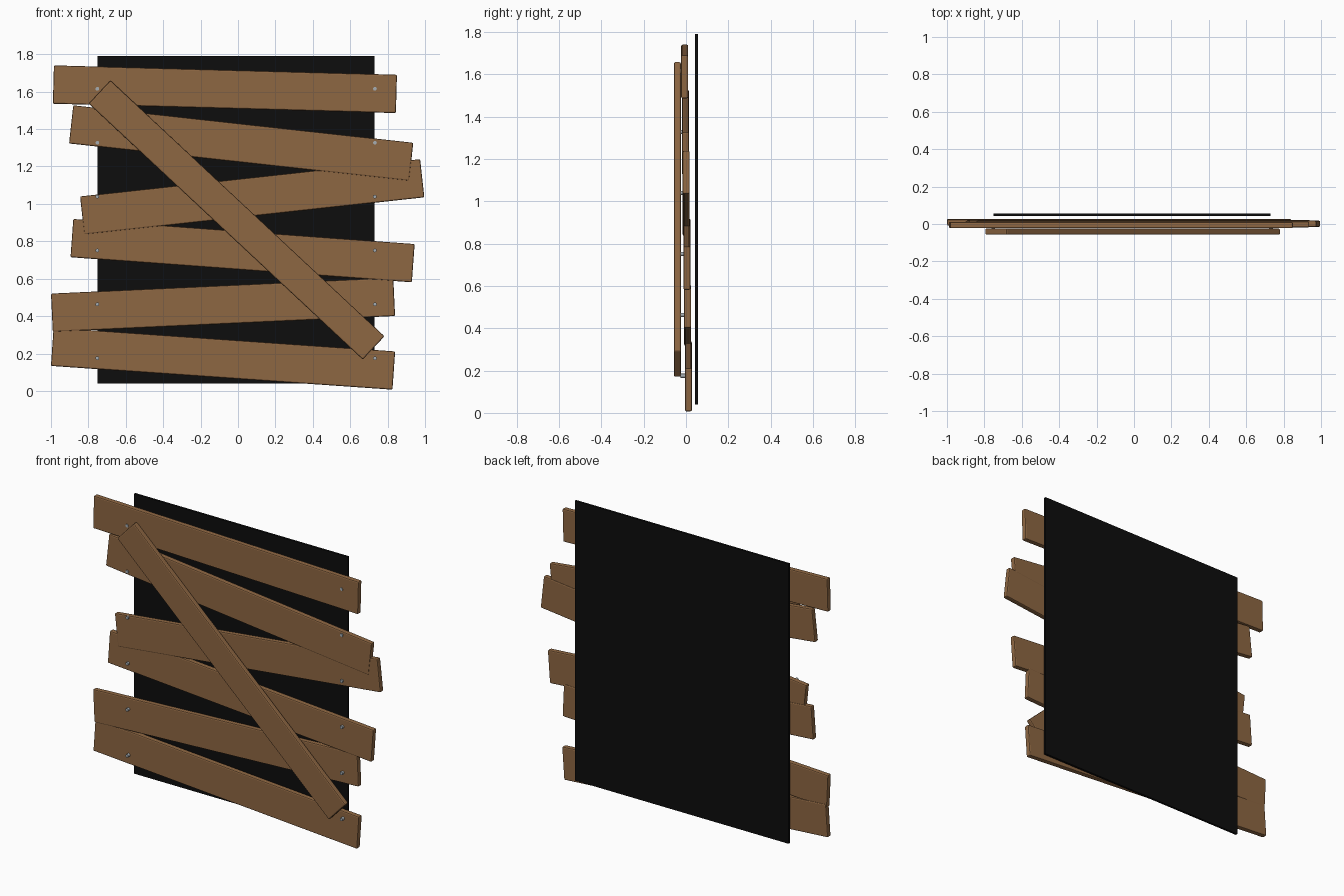
import bpy
import math
from mathutils import Vector

cube = bpy.data.objects.get("Cube")
if cube:
    bpy.data.objects.remove(cube, do_unlink=True)


def make_material(name, color):
    mat = bpy.data.materials.new(name)
    mat.use_nodes = True
    mat.diffuse_color = color
    mat.node_tree.nodes["Principled BSDF"].inputs["Base Color"].default_value = color
    return mat


wood = make_material("brown_wood", (0.27, 0.135, 0.055, 1))
black = make_material("black_backing", (0.004, 0.004, 0.004, 1))
steel = make_material("nail_steel", (0.38, 0.42, 0.45, 1))


def box(name, center, size, mat, angle=0.0, bevel=0.0):
    """Box turned about the y axis, with optional softened edges."""
    bpy.ops.mesh.primitive_cube_add(size=1, location=center, rotation=(0, angle, 0))
    obj = bpy.context.object
    obj.name = name
    obj.scale = size
    bpy.ops.object.transform_apply(location=False, rotation=False, scale=True)
    obj.data.materials.append(mat)
    if bevel:
        mod = obj.modifiers.new("soft_edges", "BEVEL")
        mod.width = bevel
        mod.segments = 2
    return obj


def plank(name, start, end, y, width):
    """Board running between two end midpoints given as (x, z)."""
    a, b = Vector(start), Vector(end)
    mid, run = (a + b) / 2, b - a
    box(name, (mid.x, y, mid.y), (run.length, 0.033, width), wood,
        -math.atan2(run.y, run.x), 0.007)


# Backing panel
box("backing_panel", (-0.01, 0.05, 0.915), (1.48, 0.014, 1.75), black)

# Cross planks, top to bottom, each set slightly further back
ends = [
    ((-0.987, 1.638), (0.847, 1.588)),
    ((-0.892, 1.425), (0.926, 1.225)),
    ((-0.833, 0.938), (0.985, 1.137)),
    ((-0.888, 0.817), (0.937, 0.683)),
    ((-0.995, 0.418), (0.835, 0.503)),
    ((-0.993, 0.236), (0.833, 0.109)),
]
for i, (start, end) in enumerate(ends):
    plank(f"cross_plank_{i + 1}", start, end, -0.006 + 0.0035 * i, 0.205)

# Diagonal brace
plank("diagonal_brace", (-0.74, 1.598), (0.725, 0.23), -0.0405, 0.17)

# Nails, two per cross plank
for i in range(len(ends)):
    for side, x in (("right", -0.752), ("left", 0.732)):
        bpy.ops.mesh.primitive_cylinder_add(
            vertices=12, radius=0.01, depth=0.024,
            location=(x, -0.013, 1.615 - 0.288 * i), rotation=(math.pi / 2, 0, 0))
        nail = bpy.context.object
        nail.name = f"nail_{side}_{i + 1}"
        nail.data.materials.append(steel)
        bpy.ops.object.shade_smooth_by_angle()
